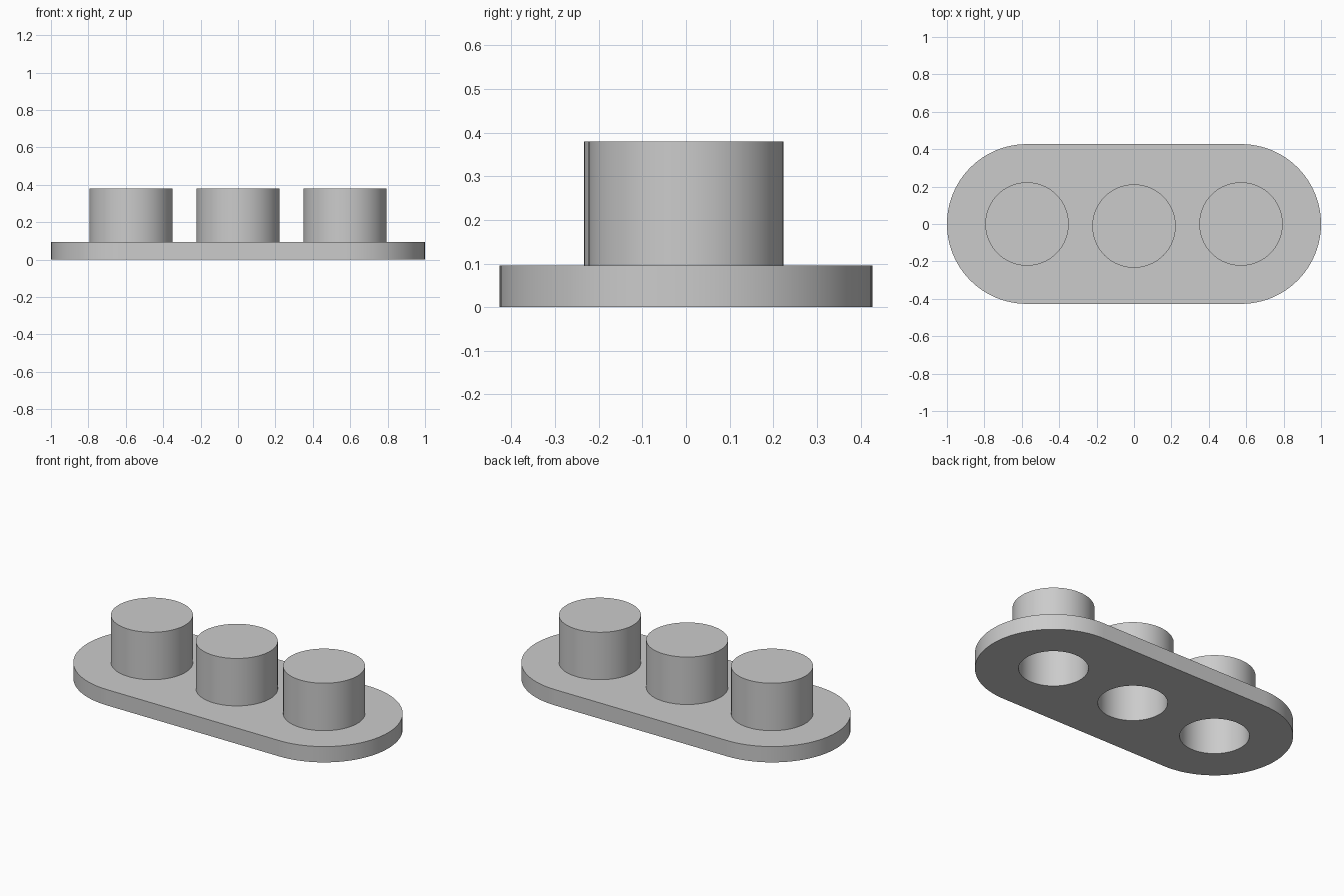
import bpy, bmesh, math

if "Cube" in bpy.data.objects:
    bpy.data.objects.remove(bpy.data.objects["Cube"])

PLATE_R, PLATE_H = 0.427, 0.095
PEG_R, HOLE_R = 0.223, 0.19
PEG_TOP, HOLE_TOP = 0.38, 0.345
PEGS = {"left_peg": (-0.572, 0.0), "middle_peg": (0.0, -0.011), "right_peg": (0.572, 0.0)}
SEG = 96

grey = bpy.data.materials.new("light grey")
grey.diffuse_color = (0.6, 0.6, 0.6, 1)
grey.use_nodes = True
grey.node_tree.nodes["Principled BSDF"].inputs["Base Color"].default_value = grey.diffuse_color


def add_object(name, bm):
    bmesh.ops.recalc_face_normals(bm, faces=bm.faces)
    mesh = bpy.data.meshes.new(name)
    bm.to_mesh(mesh)
    bm.free()
    mesh.materials.append(grey)
    obj = bpy.data.objects.new(name, mesh)
    bpy.context.collection.objects.link(obj)
    return obj


def activate(obj):
    bpy.ops.object.select_all(action='DESELECT')
    obj.select_set(True)
    bpy.context.view_layer.objects.active = obj


def smooth(obj):
    activate(obj)
    bpy.ops.object.shade_smooth_by_angle(angle=math.radians(35))


def prism(name, outline, z0, z1):
    bm = bmesh.new()
    face = bm.faces.new([bm.verts.new((x, y, z0)) for x, y in outline])
    ext = bmesh.ops.extrude_face_region(bm, geom=[face], use_keep_orig=True)
    top = [v for v in ext["geom"] if isinstance(v, bmesh.types.BMVert)]
    bmesh.ops.translate(bm, verts=top, vec=(0, 0, z1 - z0))
    return add_object(name, bm)


def circle(cx, cy, r):
    return [(cx + r * math.cos(2 * math.pi * i / SEG),
             cy + r * math.sin(2 * math.pi * i / SEG)) for i in range(SEG)]


def cut(obj, cutter):
    mod = obj.modifiers.new("hole", 'BOOLEAN')
    mod.operation, mod.solver, mod.object = 'DIFFERENCE', 'EXACT', cutter
    activate(obj)
    bpy.ops.object.modifier_apply(modifier=mod.name)
    bpy.data.objects.remove(cutter, do_unlink=True)


# Plate with rounded ends
outline = []
for side, start in ((1, -math.pi / 2), (-1, math.pi / 2)):
    for i in range(SEG // 2 + 1):
        a = start + math.pi * i / (SEG // 2)
        outline.append((side * (1 - PLATE_R) + PLATE_R * math.cos(a), PLATE_R * math.sin(a)))
plate = prism("base_plate", outline, 0, PLATE_H)

# Hollow pegs, open to the underside through the plate
for name, (x, y) in PEGS.items():
    peg = prism(name, circle(x, y, PEG_R), PLATE_H, PEG_TOP)
    for body, top in ((peg, HOLE_TOP), (plate, PEG_TOP)):
        cutter = prism("hole_cutter", circle(x, y, HOLE_R), -0.1, top)
        cutter.hide_render = True
        cut(body, cutter)
    smooth(peg)
smooth(plate)
